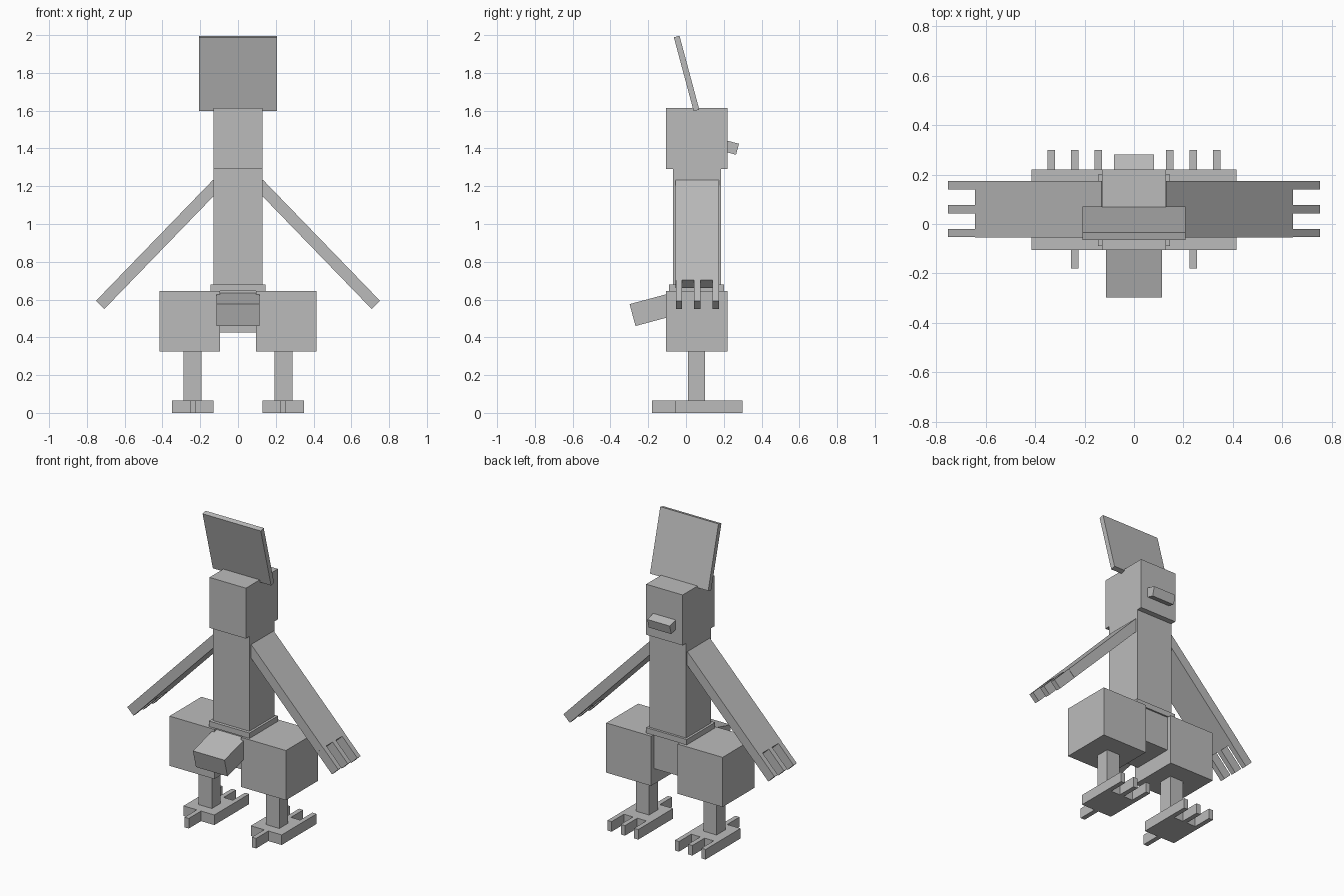
import bpy
import math
from mathutils import Matrix, Vector

if "Cube" in bpy.data.objects:
    bpy.data.objects.remove(bpy.data.objects["Cube"])

grey = bpy.data.materials.new("plain_grey")
grey.use_nodes = True
colour = (0.5, 0.5, 0.5, 1)
grey.diffuse_color = colour
grey.node_tree.nodes["Principled BSDF"].inputs["Base Color"].default_value = colour

MID = 0.057  # y of the body's centre line


def box(name, centre, size, axis="X", degrees=0):
    """Box of a given size, turned about one axis through its centre."""
    bpy.ops.mesh.primitive_cube_add(size=1)
    ob = bpy.context.object
    ob.name = ob.data.name = name
    turn = Matrix.Rotation(math.radians(degrees), 4, axis)
    ob.data.transform(turn @ Matrix.Diagonal((*size, 1)))
    ob.location = centre
    ob.data.materials.append(grey)
    return ob


def span(name, x, y, z):
    """Upright box from its extents along each axis."""
    ends = (x, y, z)
    return box(name, [(a + b) / 2 for a, b in ends], [abs(b - a) for a, b in ends])


# Torso, head and hips
span("torso", (-0.13, 0.13), (-0.07, 0.185), (0.67, 1.29))
span("head", (-0.13, 0.13), (-0.105, 0.22), (1.29, 1.615))
span("waist_plate", (-0.145, 0.145), (-0.09, 0.2), (0.645, 0.68))
span("pelvis", (-0.1, 0.1), (-0.08, 0.19), (0.425, 0.65))

# Tilted crest on top, beak at the back of the head, tail block at the hips
box("crest", (0, 0.003, 1.797), (0.415, 0.031, 0.405), "X", 15)
box("beak", (0, 0.234, 1.406), (0.16, 0.08, 0.06), "X", -15)
box("tail", (0, -0.167, 0.549), (0.225, 0.24, 0.12), "X", 15)

# Limbs on both sides
for side, s in (("right", -1), ("left", 1)):
    # Arm: flat plank sloping outward, with three fingers
    shoulder = Vector((s * 0.11, MID + 0.003, 1.212))
    wrist = Vector((s * 0.622, MID + 0.003, 0.683))
    along = (wrist - shoulder).normalized()
    slope = s * math.degrees(math.atan2(-along.z, abs(along.x)))
    box(f"{side}_arm", (shoulder + wrist) / 2,
        ((wrist - shoulder).length, 0.23, 0.062), "Y", slope)
    for i in (-1, 0, 1):
        centre = wrist + along * 0.0775 + Vector((0, i * 0.097, 0))
        box(f"{side}_finger_{i + 2}", centre, (0.155, 0.033, 0.062), "Y", slope)

    # Leg: large thigh block, thin shin, flat foot with toes
    span(f"{side}_thigh", (s * 0.095, s * 0.415), (-0.105, 0.22), (0.325, 0.645))
    span(f"{side}_shin", (s * 0.193, s * 0.288), (0.01, 0.1), (0.065, 0.325))
    span(f"{side}_foot", (s * 0.13, s * 0.35), (-0.055, 0.175), (0, 0.065))
    for i in (-1, 0, 1):
        x = 0.24 + i * 0.095
        span(f"{side}_toe_{i + 2}", (s * (x - 0.015), s * (x + 0.015)),
             (0.175, 0.3), (0, 0.065))
    span(f"{side}_spur", (s * 0.225, s * 0.255), (-0.18, -0.055), (0, 0.065))
